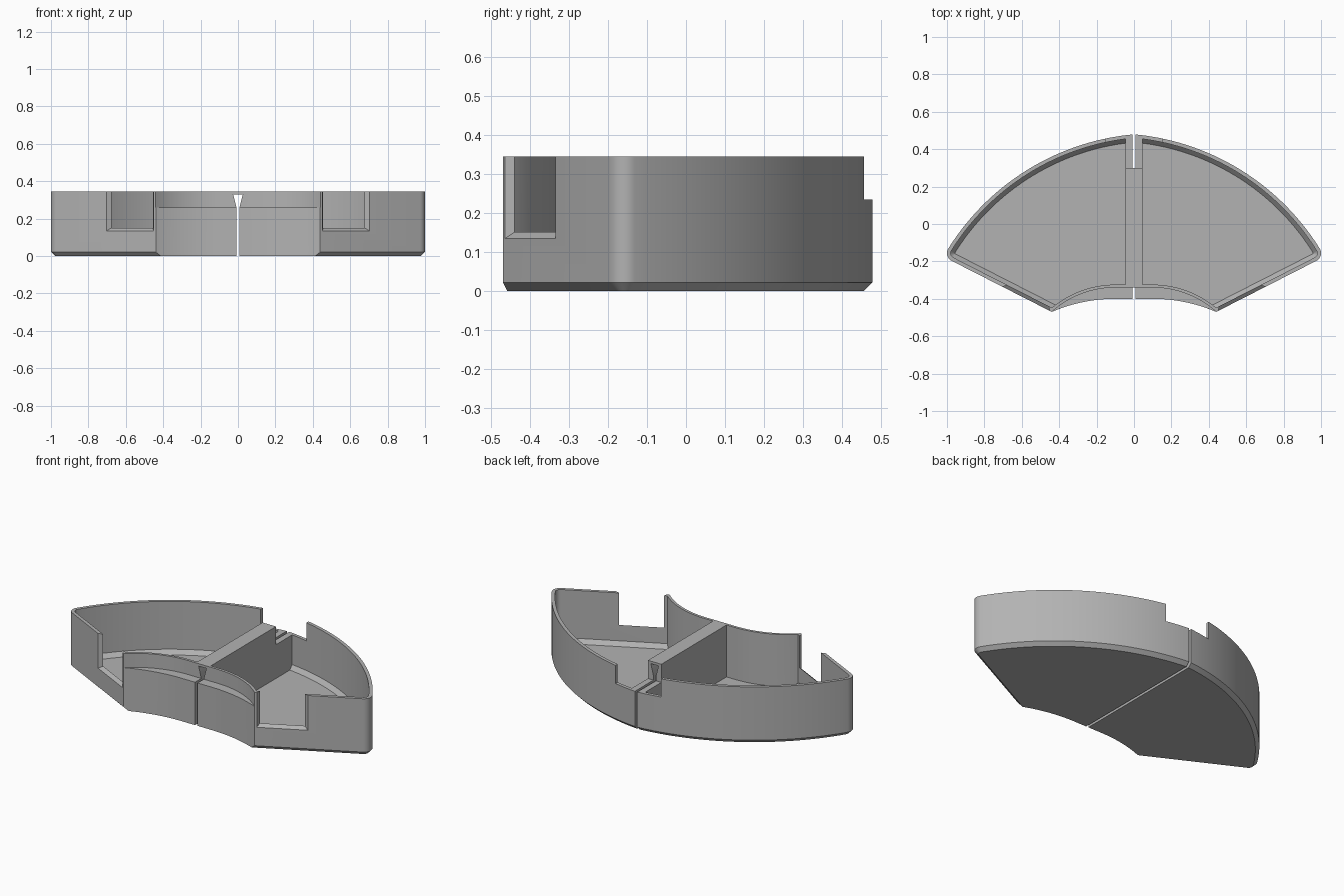
import bpy, bmesh
from math import sin, cos, atan2, acos, sqrt, radians, pi
from mathutils import Vector

cube = bpy.data.objects.get("Cube")
if cube:
    bpy.data.objects.remove(cube, do_unlink=True)

grey = bpy.data.materials.new("plain_grey")
grey.use_nodes = True
grey.diffuse_color = (0.45, 0.45, 0.45, 1)
grey.node_tree.nodes["Principled BSDF"].inputs["Base Color"].default_value = (0.45, 0.45, 0.45, 1)

# Plan of one half: radial side line, rounded tip and rear arc
SIDE_ANGLE = radians(27)
ALONG = Vector((cos(SIDE_ANGLE), sin(SIDE_ANGLE)))
INWARD = Vector((-ALONG.y, ALONG.x))
APEX = Vector((0, -0.694))
TIP, TIP_R = Vector((0.954, -0.156)), 0.046
REAR = Vector((-0.117, -0.823))
REAR_R = (TIP - REAR).length + TIP_R
HEIGHT, GAP, DIVIDER = 0.345, 0.008, 0.045


def arc(center, radius, a, b, n):
    return [center + radius * Vector((cos(a + (b - a) * i / n), sin(a + (b - a) * i / n)))
            for i in range(n + 1)]


def front_curve(center, radius, inset, x0):
    """Flat middle, then an arc reaching the side line."""
    start = APEX + INWARD * inset - center
    half = start.dot(ALONG)
    t = -half + sqrt(half * half - start.length_squared + radius * radius)
    corner = start + ALONG * t
    curve = arc(center, radius, pi / 2, atan2(corner.y, corner.x), 20)
    return [Vector((x0, center.y + radius))] + curve


def outline(inset, front_center, front_r, x0):
    pts = front_curve(front_center, front_r, inset, x0)
    r, big = TIP_R - inset, REAR_R - inset
    turn = atan2(TIP.y - REAR.y, TIP.x - REAR.x)
    pts += arc(TIP, r, SIDE_ANGLE - pi / 2, turn, 8)
    pts += arc(REAR, big, turn, acos((x0 - REAR.x) / big), 36)[1:]
    return pts


def at(points, z):
    return [(p.x, p.y, z) for p in points]


def loft(name, rings):
    """Closed solid through rings with equal point counts."""
    bm = bmesh.new()
    loops = [[bm.verts.new(p) for p in ring] for ring in rings]
    n = len(loops[0])
    for a, b in zip(loops, loops[1:]):
        for i in range(n):
            bm.faces.new((a[i], a[(i + 1) % n], b[(i + 1) % n], b[i]))
    bm.faces.new(loops[0][::-1])
    bm.faces.new(loops[-1])
    bmesh.ops.recalc_face_normals(bm, faces=bm.faces)
    mesh = bpy.data.meshes.new(name)
    bm.to_mesh(mesh)
    bm.free()
    mesh.materials.append(grey)
    obj = bpy.data.objects.new(name, mesh)
    bpy.context.collection.objects.link(obj)
    return obj


def box(name, x0, x1, y0, y1, z0, z1):
    return loft(name, [[(x0, y0, z), (x1, y0, z), (x1, y1, z), (x0, y1, z)] for z in (z0, z1)])


def cut(obj, cutter):
    cutter.hide_render = True
    mod = obj.modifiers.new("cut", 'BOOLEAN')
    mod.operation, mod.solver, mod.object = 'DIFFERENCE', 'EXACT', cutter
    graph = bpy.context.evaluated_depsgraph_get()
    mesh = bpy.data.meshes.new_from_object(obj.evaluated_get(graph))
    obj.modifiers.clear()
    obj.data = mesh
    bpy.data.objects.remove(cutter, do_unlink=True)


# Half tray with a chamfered foot
low_c, low_r = Vector((0.1, -1.26)), 0.86
high_c, high_r = Vector((0.1, -0.85)), 0.51
plan = outline(0, low_c, low_r, GAP)
tray = loft("tray_halves", [at(outline(0.022, low_c, low_r, GAP), 0),
                            at(plan, 0.022), at(plan, HEIGHT)])

# Compartment with a sloped edge along the floor
inner_r = high_r + 0.016
room = outline(0.02, high_c, inner_r, DIVIDER)
cut(tray, loft("compartment", [at(outline(0.042, high_c, inner_r, DIVIDER), 0.03),
                               at(room, 0.055), at(room, 0.5)]))

# Recessed upper part of the front wall
recess = front_curve(high_c, high_r, 0, -0.1)
recess += [Vector((recess[-1].x + 0.002, -0.6)), Vector((-0.1, -0.6))]
cut(tray, loft("front_recess", [at(recess, 0.26), at(recess, 0.5)]))

# Flared key slot running the length of the divider
cut(tray, loft("key_slot", [[(-0.03, y, 0.26), (GAP, y, 0.26), (0.026, y, 0.33), (-0.03, y, 0.33)]
                            for y in (-0.7, 0.7)]))

# Rear notch
cut(tray, box("rear_notch", -0.1, 0.153, 0.3, 0.7, 0.235, 0.5))


# Side notch, widening outwards
def notch_ring(inset, near, far, bottom):
    ends = [APEX + INWARD * inset + ALONG * t for t in (near, far)]
    return [(ends[0].x, ends[0].y, bottom), (ends[1].x, ends[1].y, bottom),
            (ends[1].x, ends[1].y, 0.5), (ends[0].x, ends[0].y, 0.5)]


cut(tray, loft("side_notch", [notch_ring(-0.02, 0.492, 0.81, 0.118),
                              notch_ring(0.04, 0.535, 0.75, 0.167)]))

# Mirror the half across the gap
mirror = tray.modifiers.new("mirror", 'MIRROR')
mirror.use_mirror_merge = False

# Thin bridge closing the gap on top of the divider
bridge = box("divider_bridge", -GAP, GAP, -0.34, 0.3, 0.33, HEIGHT)

bpy.ops.object.select_all(action='DESELECT')
tray.select_set(True)
bpy.context.view_layer.objects.active = tray
bpy.ops.object.shade_smooth_by_angle(angle=radians(25))
